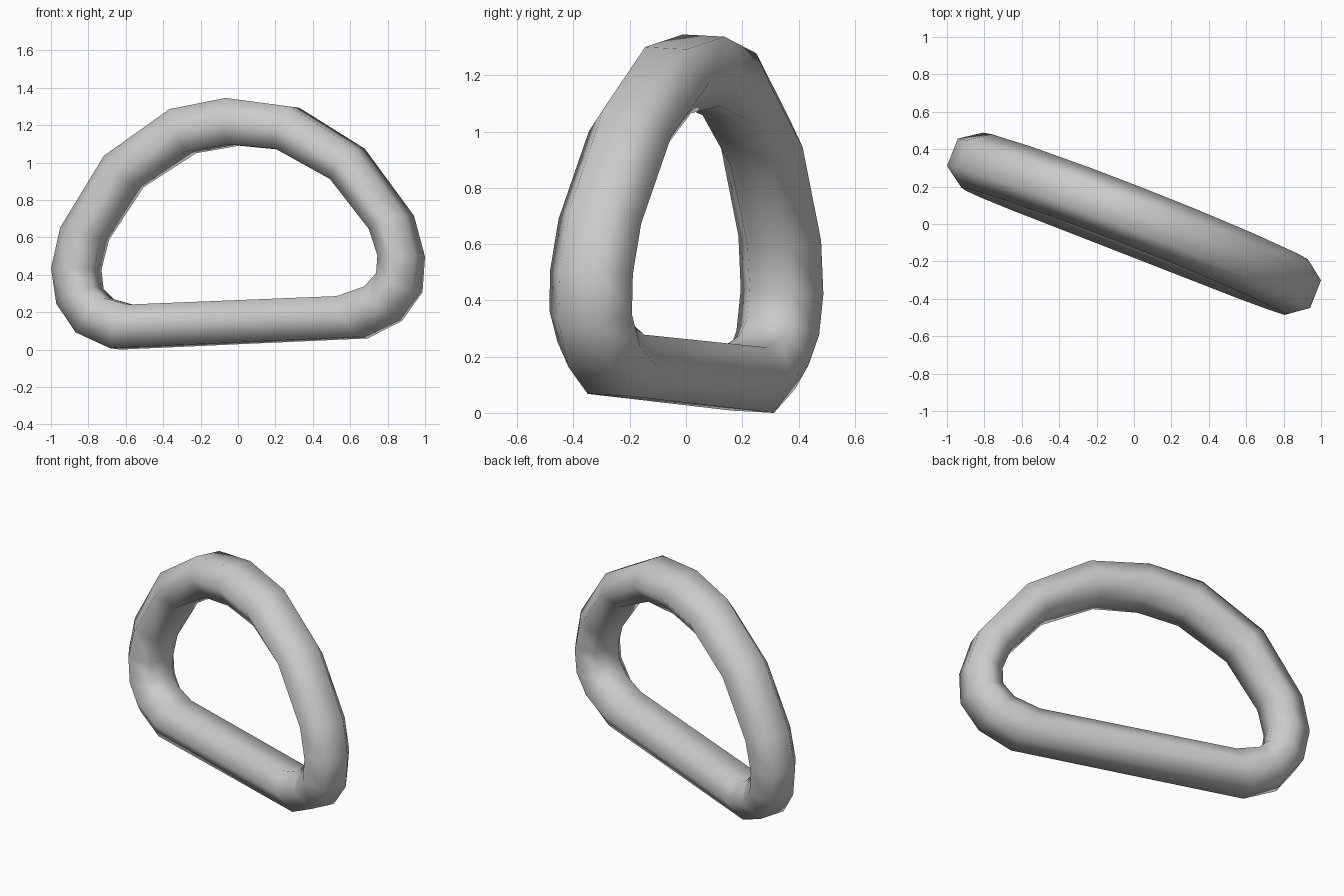
import bpy, bmesh, math
from mathutils import Vector

if "Cube" in bpy.data.objects:
    bpy.data.objects.remove(bpy.data.objects["Cube"])

# Outer and inner outline of the ring as seen from the front: (x, z) per station
outer = [(-.67, 0), (-.86, .085), (-.97, .24), (-1, .43), (-.95, .65),
         (-.71, 1.035), (-.35, 1.285), (-.04, 1.345), (.31, 1.3), (.67, 1.08),
         (.94, .72), (1, .5), (.985, .31), (.87, .155), (.68, .06)]
inner = [(-.55, .24), (-.67, .275), (-.72, .33), (-.73, .43), (-.69, .59),
         (-.51, .87), (-.24, 1.05), (-.02, 1.09), (.22, 1.065), (.50, .905),
         (.70, .64), (.745, .5), (.74, .405), (.68, .335), (.54, .285)]

TURN = math.radians(-21.4)     # ring plane turned about z
LEAN = 0.05                    # slight backward lean
R = 0.158                      # tube half depth
SIDES = 6
along = Vector((math.cos(TURN), math.sin(TURN), 0))
up = Vector((0, LEAN, 1))
normal = Vector((-math.sin(TURN), math.cos(TURN), -LEAN)).normalized()

# Hexagonal tube swept round the D shaped loop
bm = bmesh.new()
rings = []
for (ox, oz), (ix, iz) in zip(outer, inner):
    cx, cz = (ox + ix) / 2, (oz + iz) / 2
    dx, dz = (ox - ix) / 2, (oz - iz) / 2
    size = math.hypot(dx, dz)
    dx -= 0.029 * dx / size
    dz -= 0.004 * dz / size
    centre = along * (cx / along.x) + up * cz + Vector((0, 0.014 - LEAN * 0.66, 0))
    out = (along * (dx / along.x) + up * dz) / math.cos(math.pi / SIDES)
    ring = []
    for k in range(SIDES):
        a = 2 * math.pi * (k + 0.5) / SIDES
        ring.append(bm.verts.new(centre + out * math.cos(a) + normal * R * math.sin(a)))
    rings.append(ring)
for i, ring in enumerate(rings):
    nxt = rings[(i + 1) % len(rings)]
    for k in range(SIDES):
        j = (k + 1) % SIDES
        bm.faces.new((ring[k], ring[j], nxt[j], nxt[k])).smooth = True
bmesh.ops.recalc_face_normals(bm, faces=bm.faces)

# Rest the ring on the ground
low = min(v.co.z for v in bm.verts)
bmesh.ops.translate(bm, verts=bm.verts, vec=(0, 0, -low))
mesh = bpy.data.meshes.new("d_ring")
bm.to_mesh(mesh)
bm.free()
bpy.context.collection.objects.link(bpy.data.objects.new("d_ring", mesh))
